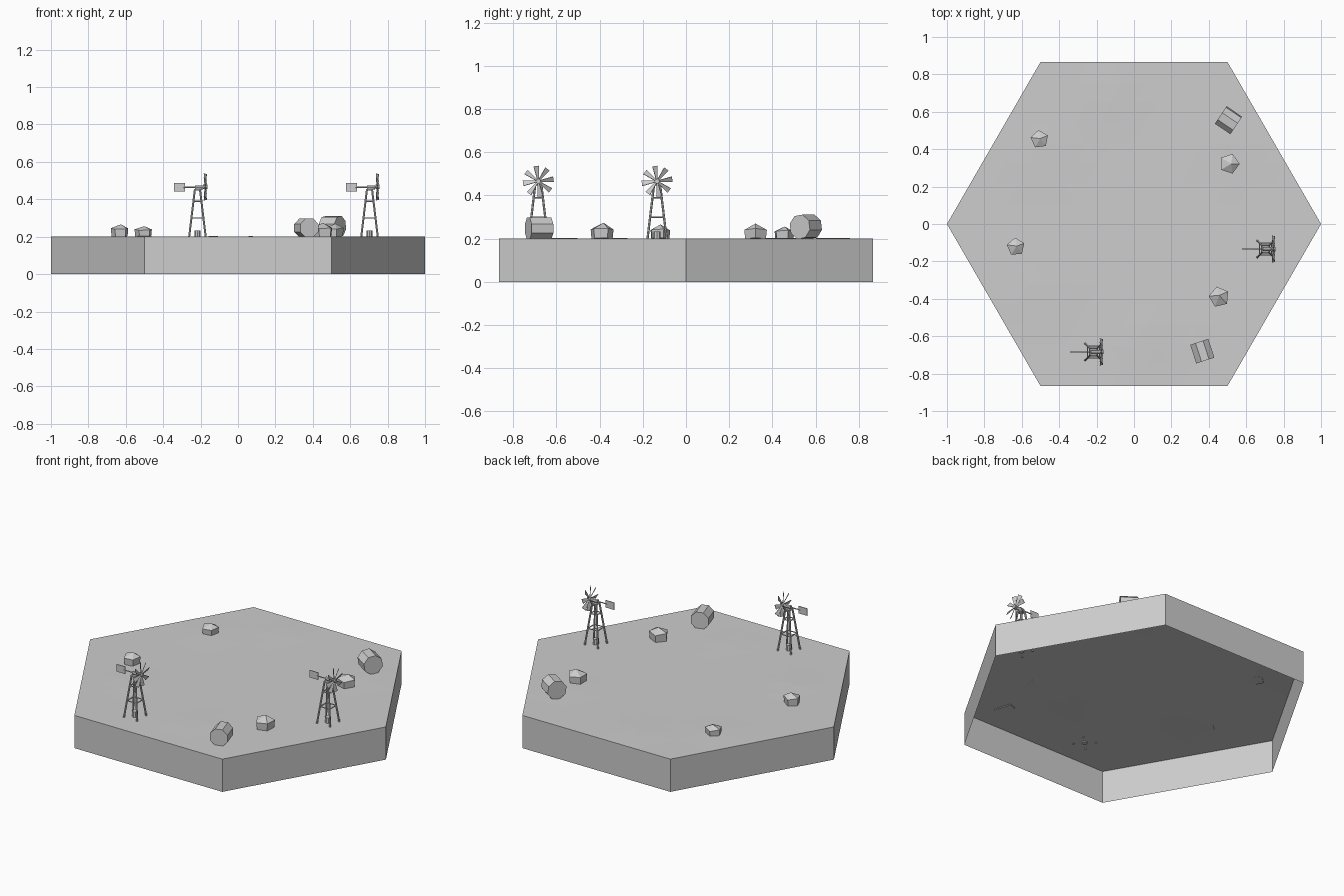
import bpy, bmesh, math
from mathutils import Vector, Matrix

if "Cube" in bpy.data.objects:
    bpy.data.objects.remove(bpy.data.objects["Cube"])

GROUND = 0.2
grey = bpy.data.materials.new("plain_grey")
grey.diffuse_color = (0.61, 0.61, 0.61, 1)
grey.use_nodes = True
grey.node_tree.nodes["Principled BSDF"].inputs["Base Color"].default_value = grey.diffuse_color


def finish(name, bm, loc=(0, 0, 0)):
    me = bpy.data.meshes.new(name)
    bm.to_mesh(me)
    bm.free()
    me.materials.append(grey)
    ob = bpy.data.objects.new(name, me)
    ob.location = loc
    bpy.context.collection.objects.link(ob)
    return ob


def rod(bm, a, b, r, sides=6, r2=None, spin=0.0):
    """Capped cylinder or cone between two points."""
    a, b = Vector(a), Vector(b)
    d = b - a
    m = (Matrix.Translation((a + b) / 2)
         @ d.to_track_quat('Z', 'Y').to_matrix().to_4x4()
         @ Matrix.Rotation(spin, 4, 'Z'))
    bmesh.ops.create_cone(bm, cap_ends=True, segments=sides, radius1=r,
                          radius2=r if r2 is None else r2, depth=d.length, matrix=m)


def box(bm, centre, size):
    bmesh.ops.create_cube(bm, size=1, matrix=Matrix.Translation(centre)
                          @ Matrix.Diagonal((*size, 1)))


# Hexagonal ground tile: faintly uneven top, walls, open underneath
def ground_tile():
    bm = bmesh.new()
    hub = bm.verts.new((0, 0, GROUND))
    rim = [bm.verts.new((math.cos(i * math.pi / 3), math.sin(i * math.pi / 3), GROUND))
           for i in range(6)]
    for i in range(6):
        bm.faces.new((hub, rim[i], rim[(i + 1) % 6]))
    bmesh.ops.subdivide_edges(bm, edges=bm.edges[:], cuts=7, use_grid_fill=True)
    mounds = [(-0.15, 0.68), (-0.5, 0.42), (-0.5, -0.33), (0.1, -0.58), (0.5, 0.45)]
    for v in bm.verts:
        if not v.is_boundary:
            v.co.z += sum(0.003 * math.exp(-((v.co.x - x) ** 2 + (v.co.y - y) ** 2) / 0.02)
                          for x, y in mounds)
    edges = [e for e in bm.edges if e.is_boundary]
    new = bmesh.ops.extrude_edge_only(bm, edges=edges)["geom"]
    for v in new:
        if isinstance(v, bmesh.types.BMVert):
            v.co.z = 0
    bmesh.ops.recalc_face_normals(bm, faces=bm.faces[:])
    if sum(f.normal.z for f in bm.faces) < 0:
        bmesh.ops.reverse_faces(bm, faces=bm.faces[:])
    finish("ground_tile", bm)


# Wind pump: tower, head with tail vane, bladed wheel, well pipe
def wind_pump(x, y):
    loc = (x, y, GROUND)
    corners = [(1, 1), (-1, 1), (-1, -1), (1, -1)]
    foot, top, height = 0.044, 0.014, 0.25

    bm = bmesh.new()
    for sx, sy in corners:
        rod(bm, (sx * foot * 1.02, sy * foot * 1.02, -0.006),
            (sx * top, sy * top, height), 0.0055)
    for h in (0.10, 0.19):
        w = foot + (top - foot) * h / height
        for i in range(4):
            a, b = corners[i], corners[(i + 1) % 4]
            rod(bm, (a[0] * w, a[1] * w, h), (b[0] * w, b[1] * w, h), 0.0035)
    box(bm, (0, 0, height), (0.036, 0.036, 0.008))
    finish("pump_tower", bm, loc)

    bm = bmesh.new()
    rod(bm, (0, 0, -0.006), (0, 0, 0.034), 0.016, 8)
    finish("well_pipe", bm, loc)

    bm = bmesh.new()
    rod(bm, (-0.014, 0, 0.264), (0.03, 0, 0.264), 0.011, 8)
    rod(bm, (-0.075, 0, 0.264), (0.052, 0, 0.264), 0.0035)
    box(bm, (-0.096, 0, 0.264), (0.058, 0.004, 0.044))
    finish("head_and_tail_vane", bm, loc)

    bm = bmesh.new()
    rod(bm, (0.031, 0, 0), (0.053, 0, 0), 0.012, 8)
    for i in range(8):
        turn = Matrix.Rotation(math.radians(45 * i + 8), 4, 'X')
        pitch = Matrix.Rotation(math.radians(30), 4, 'Z')
        for v in bmesh.ops.create_cube(bm, size=1)["verts"]:
            tip = v.co.z > 0
            v.co = Vector((v.co.x * 0.003, v.co.y * (0.028 if tip else 0.008),
                           0.071 if tip else 0.008))
            v.co = turn @ pitch @ v.co
            v.co.x += 0.042
    finish("wind_wheel", bm, (x, y, GROUND + 0.266))


# Round bale: eight-sided drum lying on its side
def bale(x, y, z, r, length, angle, spin):
    bm = bmesh.new()
    d = Vector((math.cos(angle), math.sin(angle), 0)) * length / 2
    rod(bm, -d, d, r, 8, spin=spin)
    finish("round_bale", bm, (x, y, z))


# Rock: five-sided block with a low pointed cap, slightly tilted underside
def rock(x, y, r, shoulder, peak, angle, lean):
    bm = bmesh.new()
    rings = []
    for scale, z in ((0.92, 0.0), (1.0, shoulder)):
        rings.append([])
        for i in range(5):
            a = math.radians(angle + 72 * i)
            tilt = 0.004 * math.cos(a * 2) if z > 0 else 0.003 * math.cos(a)
            rings[-1].append(bm.verts.new((r * scale * math.cos(a),
                                           r * scale * math.sin(a), z + tilt)))
    apex = bm.verts.new((lean[0], lean[1], peak))
    low, high = rings
    bm.faces.new(low[::-1])
    for i in range(5):
        j = (i + 1) % 5
        bm.faces.new((low[i], low[j], high[j], high[i]))
        bm.faces.new((high[i], high[j], apex))
    finish("rock", bm, (x, y, GROUND))


ground_tile()
for px, py in ((-0.217, -0.684), (0.703, -0.134)):
    wind_pump(px, py)
bale(0.365, -0.68, 0.247, 0.055, 0.105, math.radians(-72), math.pi / 8)
bale(0.505, 0.555, 0.255, 0.058, 0.1, math.radians(-34), math.pi / 8 + 0.15)
rock(-0.505, 0.453, 0.049, 0.036, 0.056, 97, (0.004, 0.004))
rock(-0.632, -0.122, 0.049, 0.042, 0.066, 95, (0.005, 0.004))
rock(0.51, 0.322, 0.055, 0.044, 0.07, 72, (0.01, 0.0))
rock(0.455, -0.39, 0.056, 0.046, 0.074, 103, (0.0, 0.008))
